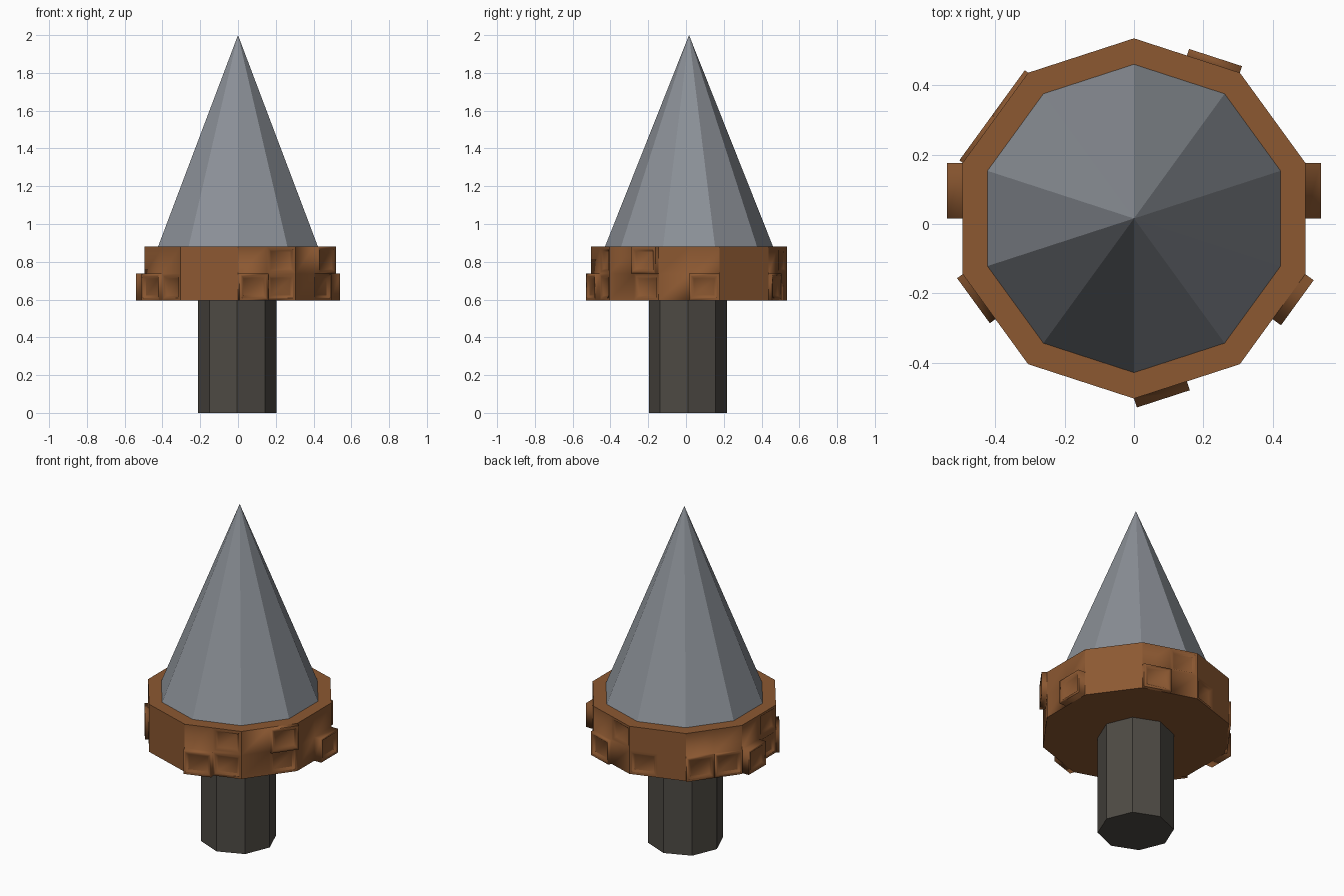
import bpy, bmesh, math
from mathutils import Vector

if "Cube" in bpy.data.objects:
    bpy.data.objects.remove(bpy.data.objects["Cube"])

CY = 0.016  # shared axis of collar and cone


def material(name, rgb):
    m = bpy.data.materials.new(name)
    m.diffuse_color = (*rgb, 1)
    m.use_nodes = True
    m.node_tree.nodes["Principled BSDF"].inputs["Base Color"].default_value = m.diffuse_color
    return m


STEEL = material("grey_steel", (0.26, 0.28, 0.31))
RUST = material("rusty_brown", (0.262, 0.098, 0.031))
DARK = material("dark_iron", (0.076, 0.069, 0.058))


def prism(name, sides, r1, r2, z0, z1, x, y, mat):
    """Flat-shaded prism or cone with a corner pointing to +y."""
    bpy.ops.mesh.primitive_cone_add(vertices=sides, radius1=r1, radius2=r2,
                                    depth=z1 - z0, location=(x, y, (z0 + z1) / 2))
    ob = bpy.context.object
    ob.name = name
    ob.data.materials.append(mat)


# Shaft and pointed tip
prism("shaft", 8, 0.207, 0.207, 0, 0.595, -0.004, 0.01, DARK)
prism("cone_tip", 10, 0.445, 0, 0.88, 2.0, 0, CY, STEEL)

# Collar studs: (side, half, row) -> how far the stud stands out
FLUSH = 0.0
STUDS = {
    (0, 1, 0): 0.045,
    (2, 0, 0): 0.02, (2, 1, 1): FLUSH,
    (3, 0, 0): FLUSH,
    (4, 0, 0): 0.012, (4, 1, 0): 0.012,
    (5, 0, 0): 0.045, (5, 1, 0): FLUSH, (5, 1, 1): FLUSH,
    (6, 0, 0): 0.02, (6, 1, 0): FLUSH,
    (8, 0, 0): 0.027, (8, 1, 0): FLUSH, (8, 1, 1): FLUSH,
    (9, 1, 0): FLUSH, (9, 1, 1): 0.03,
}

# Collar: ten sides, each split into two by two panels
bm = bmesh.new()
corners = [Vector((0.52 * math.cos(math.radians(36 * k - 18)),
                   CY + 0.52 * math.sin(math.radians(36 * k - 18)), 0)) for k in range(10)]
outline = []
for k in range(10):
    outline += [corners[k], (corners[k] + corners[(k + 1) % 10]) / 2]
rows = [[bm.verts.new((p.x, p.y, z)) for p in outline] for z in (0.595, 0.737, 0.88)]
panels = {}
for r in range(2):
    for i in range(20):
        j = (i + 1) % 20
        panels[i // 2, i % 2, r] = bm.faces.new(
            (rows[r][i], rows[r][j], rows[r + 1][j], rows[r + 1][i]))
caps = [bm.faces.new(rows[0][::-1]), bm.faces.new(rows[2])]
bm.normal_update()

# Smooth within each side, sharp at the corners and caps
for f in bm.faces:
    f.smooth = f not in caps
for e in bm.edges:
    e.smooth = e.calc_face_angle(0) < 0.3

# Push the studs out and sink their centres
for key, height in STUDS.items():
    face = panels[key]
    if height:
        normal = face.normal.copy()
        face = bmesh.ops.extrude_discrete_faces(bm, faces=[face])["faces"][0]
        bmesh.ops.translate(bm, verts=face.verts, vec=normal * height)
    bm.normal_update()
    bmesh.ops.inset_individual(bm, faces=[face], thickness=0.014, use_even_offset=True)
    bmesh.ops.inset_individual(bm, faces=[face], thickness=0.012, depth=-0.012,
                               use_even_offset=True)

mesh = bpy.data.meshes.new("studded_collar")
bm.to_mesh(mesh)
bm.free()
mesh.materials.append(RUST)
bpy.context.collection.objects.link(bpy.data.objects.new("studded_collar", mesh))
